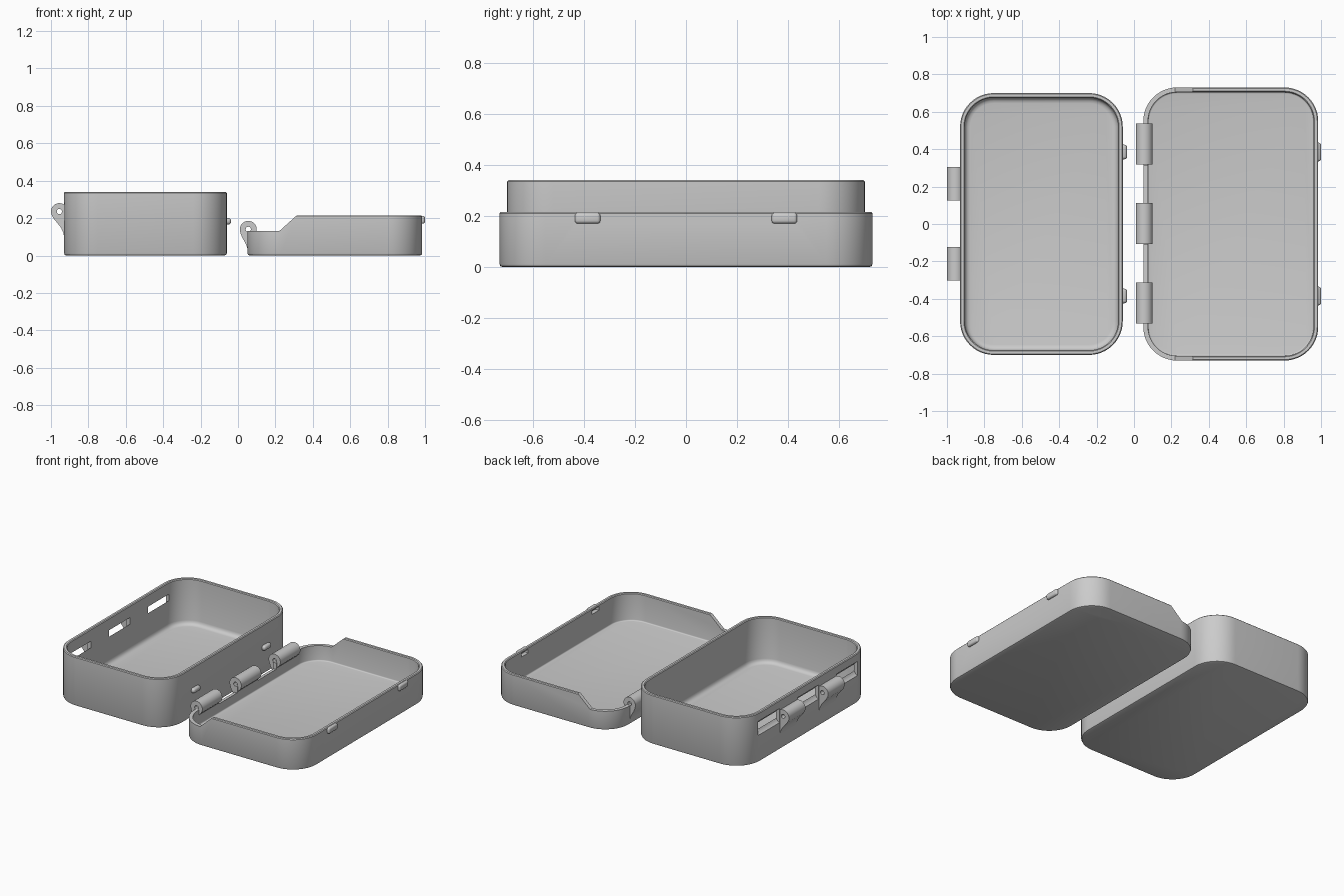
import bpy
import bmesh
from math import sin, cos, pi, radians
from mathutils import Matrix

cube = bpy.data.objects.get("Cube")
if cube:
    bpy.data.objects.remove(cube, do_unlink=True)

grey = bpy.data.materials.new("plain grey plastic")
grey.use_nodes = True
grey.diffuse_color = (0.6, 0.6, 0.6, 1)
grey.node_tree.nodes["Principled BSDF"].inputs["Base Color"].default_value = (0.6, 0.6, 0.6, 1)


def finish(name, bm):
    bmesh.ops.recalc_face_normals(bm, faces=bm.faces)
    mesh = bpy.data.meshes.new(name)
    bm.to_mesh(mesh)
    bm.free()
    mesh.materials.append(grey)
    ob = bpy.data.objects.new(name, mesh)
    bpy.context.collection.objects.link(ob)
    return ob


def select(ob):
    bpy.ops.object.select_all(action='DESELECT')
    ob.select_set(True)
    bpy.context.view_layer.objects.active = ob


def smooth(ob):
    select(ob)
    bpy.ops.object.shade_smooth_by_angle(angle=radians(35))


def cut(ob, cutter):
    """Subtract the cutter and throw it away."""
    cutter.hide_render = True
    mod = ob.modifiers.new("cut", 'BOOLEAN')
    mod.operation = 'DIFFERENCE'
    mod.solver = 'EXACT'
    mod.object = cutter
    select(ob)
    bpy.ops.object.modifier_apply(modifier=mod.name)
    bpy.data.objects.remove(cutter, do_unlink=True)


def prism(name, points, y0, y1):
    """Extrude an xz outline along y."""
    bm = bmesh.new()
    face = bm.faces.new([bm.verts.new((x, y0, z)) for x, z in points])
    moved = bmesh.ops.extrude_face_region(bm, geom=[face])["geom"]
    bmesh.ops.translate(bm, vec=(0, y1 - y0, 0),
                        verts=[v for v in moved if isinstance(v, bmesh.types.BMVert)])
    return finish(name, bm)


def arc(cx, cz, r, a0, a1, n):
    return [(cx + r * cos(radians(a0 + (a1 - a0) * i / n)),
             cz + r * sin(radians(a0 + (a1 - a0) * i / n))) for i in range(n + 1)]


def rod(name, cx, cz, r, y0, y1, n=32):
    return prism(name, arc(cx, cz, r, 0, 360 - 360 / n, n - 1), y0, y1)


def block(name, centre, size, bevel):
    bm = bmesh.new()
    bmesh.ops.create_cube(bm, size=1, matrix=Matrix.Translation(centre) @ Matrix.Diagonal((*size, 1)))
    if bevel:
        bmesh.ops.bevel(bm, geom=bm.edges[:], offset=bevel, segments=3, profile=0.5, affect='EDGES')
    return finish(name, bm)


def tray(name, x0, x1, half_y, height, wall, floor, fillet, radius=0.18):
    """Open rounded tray: offset rounded-rectangle rings joined outside to inside."""
    cx, half_x = (x0 + x1) / 2, (x1 - x0) / 2
    b, e = 0.012, 0.005
    section = [(b, 0), (b * 0.3, b * 0.3), (0, b), (0, height - e), (e, height),
               (wall - e, height), (wall, height - e), (wall, floor + fillet),
               (wall + fillet * 0.1, floor + fillet * 0.55),
               (wall + fillet * 0.3, floor + fillet * 0.3),
               (wall + fillet * 0.55, floor + fillet * 0.1), (wall + fillet, floor)]
    bm = bmesh.new()
    rings = []
    for inset, z in section:
        ring = []
        for q, (sx, sy) in enumerate([(1, 1), (-1, 1), (-1, -1), (1, -1)]):
            for x, y in arc(cx + sx * (half_x - radius), sy * (half_y - radius),
                            radius - inset, q * 90, q * 90 + 90, 12):
                ring.append(bm.verts.new((x, y, z)))
        rings.append(ring)
    n = len(rings[0])
    for lower, upper in zip(rings, rings[1:]):
        for i in range(n):
            j = (i + 1) % n
            bm.faces.new((lower[i], lower[j], upper[j], upper[i]))
    bm.faces.new(rings[0])
    bm.faces.new(rings[-1])
    return finish(name, bm)


def knuckle(name, cx, cz, tail, y0, y1):
    """Hinge barrel with a curved foot running down to the wall, and a pin hole."""
    outline = arc(cx, cz, 0.045, -50, 195, 26) + [(cx + x, cz + z) for x, z in tail]
    ob = prism(name, outline, y0, y1)
    cut(ob, rod("pin_hole", cx, cz, 0.014, y0 - 0.05, y1 + 0.05, 20))
    smooth(ob)


BOX_PIN = (-0.955, 0.235)
LID_PIN = (0.055, 0.14)
LATCH_Y = 0.385

# Deep half with slots for the lid's hinge barrels
box = tray("box_base", -0.93, -0.06, 0.70, 0.34, 0.025, 0.025, 0.03)
for centre in (-0.425, 0, 0.425):
    cut(box, rod("slot", *BOX_PIN, 0.055, centre - 0.115, centre + 0.115))
smooth(box)

# Shallow half with its hinge side stepped down
lid = tray("lid", 0.05, 0.985, 0.73, 0.215, 0.025, 0.025, 0.008)
cut(lid, prism("step", [(-0.1, 0.13), (0.22, 0.13), (0.32, 0.22), (0.32, 0.4), (-0.1, 0.4)], -1, 1))
for centre in (-0.212, 0.212):
    cut(lid, rod("relief", *LID_PIN, 0.055, centre - 0.1, centre + 0.1))

# Hinge barrels
box_tail = [(-0.032, -0.036), (-0.012, -0.06), (0.008, -0.085), (0.02, -0.11),
            (0.026, -0.135), (0.035, -0.135), (0.035, -0.04)]
lid_tail = [(-0.04, -0.025), (-0.032, -0.045), (-0.02, -0.065), (-0.01, -0.085),
            (-0.004, -0.105), (0.012, -0.105), (0.015, -0.05)]
for side, y in (("front", -0.212), ("back", 0.216)):
    knuckle("box_hinge_" + side, *BOX_PIN, box_tail, y - 0.09, y + 0.09)
for side, y in (("front", -0.422), ("middle", 0.003), ("back", 0.428)):
    knuckle("lid_hinge_" + side, *LID_PIN, lid_tail, y - 0.109, y + 0.109)

# Snap latches: bumps on the box, hollow pockets on the lid
for side, y in (("front", -LATCH_Y), ("back", LATCH_Y)):
    smooth(block("latch_bump_" + side, (-0.06, y, 0.183), (0.046, 0.078, 0.034), 0.014))
    pocket = block("latch_pocket_" + side, (0.983, y, 0.191), (0.034, 0.1, 0.042), 0.012)
    for part in (lid, pocket):
        cut(part, block("hollow", (0.966, y, 0.189), (0.042, 0.074, 0.026), 0))
    smooth(pocket)
smooth(lid)
